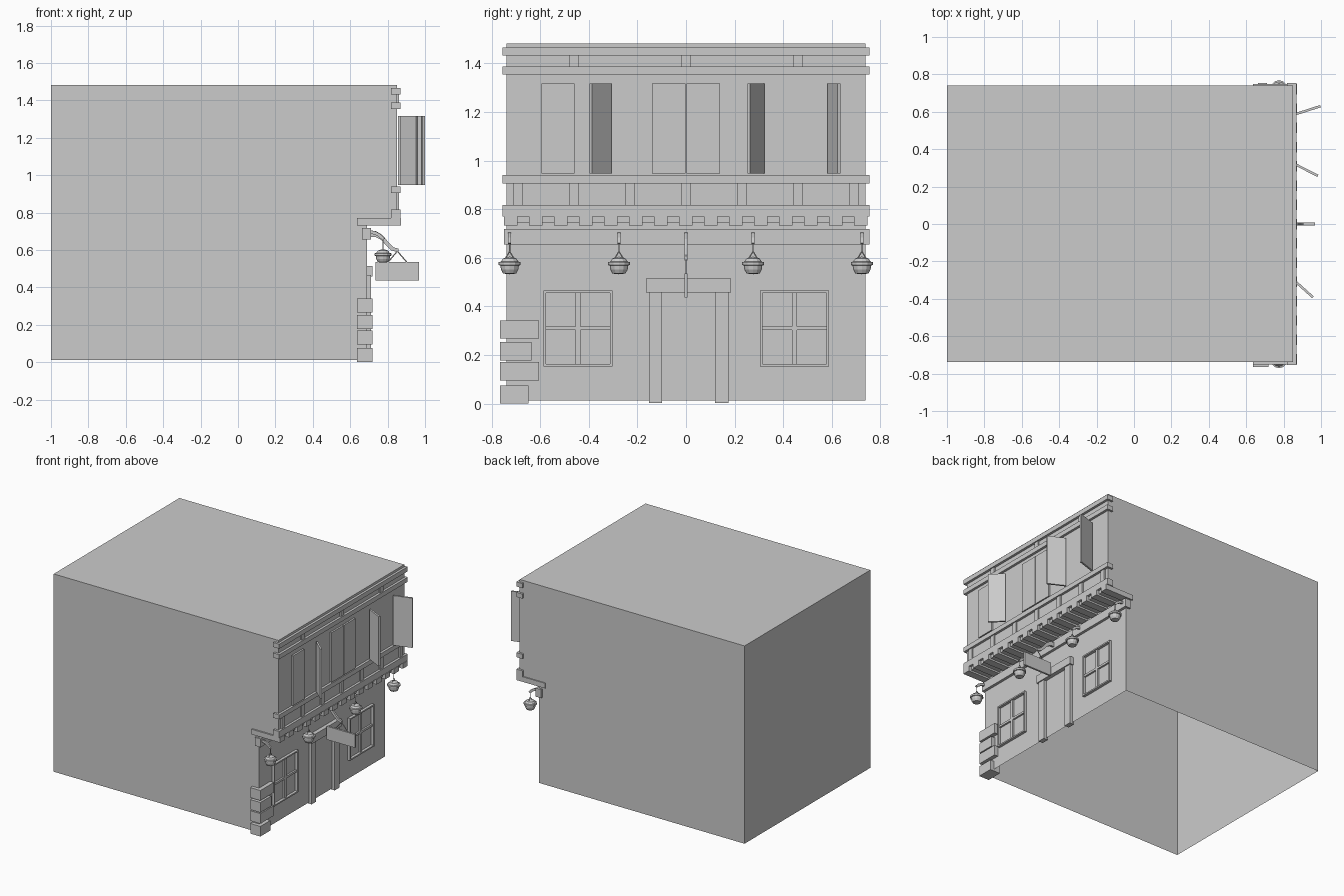
import bpy, bmesh, math
from mathutils import Vector, Matrix

if "Cube" in bpy.data.objects:
    bpy.data.objects.remove(bpy.data.objects["Cube"])

Y0, Y1 = -0.738, 0.74      # side walls
LOW, UP = 0.69, 0.85       # facade planes of ground and upper floor


def finish(name, bm):
    bmesh.ops.recalc_face_normals(bm, faces=bm.faces[:])
    me = bpy.data.meshes.new(name)
    bm.to_mesh(me)
    bm.free()
    ob = bpy.data.objects.new(name, me)
    bpy.context.collection.objects.link(ob)
    return ob


def boxes(name, spans):
    """One object from boxes given as (x0, x1, y0, y1, z0, z1)."""
    bm = bmesh.new()
    for x0, x1, y0, y1, z0, z1 in spans:
        m = Matrix.Translation(((x0 + x1) / 2, (y0 + y1) / 2, (z0 + z1) / 2)) \
            @ Matrix.Diagonal((x1 - x0, y1 - y0, z1 - z0, 1))
        bmesh.ops.create_cube(bm, size=1, matrix=m)
    return finish(name, bm)


def extrude_xz(name, pts, y0, y1, open_last=False):
    """Extrude an xz profile along y; optionally leave the closing side open."""
    bm = bmesh.new()
    a = [bm.verts.new((x, y0, z)) for x, z in pts]
    b = [bm.verts.new((x, y1, z)) for x, z in pts]
    bm.faces.new(a)
    bm.faces.new(b[::-1])
    n = len(pts)
    for i in range(n - open_last):
        j = (i + 1) % n
        bm.faces.new((a[i], a[j], b[j], b[i]))
    return finish(name, bm)


def rod(bm, p, q, r=0.003):
    p, q = Vector(p), Vector(q)
    m = Matrix.Translation((p + q) / 2) @ (q - p).to_track_quat('Z', 'Y').to_matrix().to_4x4()
    bmesh.ops.create_cone(bm, cap_ends=True, segments=6, radius1=r, radius2=r,
                          depth=(q - p).length, matrix=m)


# house shell with overhanging upper floor, open underneath
extrude_xz("house_body", [(LOW, 0.012), (LOW, 0.745), (UP, 0.745), (UP, 1.483),
                          (-1, 1.483), (-1, 0.012)], Y0, Y1, True)

# horizontal beams
for nm, z0, z1 in (("overhang_beam", 0.77, 0.817), ("sill_beam", 0.906, 0.94),
                   ("cornice_lower_beam", 1.354, 1.388), ("cornice_upper_beam", 1.432, 1.466)):
    boxes(nm, [(0.818, 0.868, -0.755, 0.755, z0, z1)])
boxes("ground_floor_beam", [(0.663, 0.71, -0.75, 0.755, 0.655, 0.718)])

# floor joists under the overhang
boxes("floor_joists", [(0.637, 0.872, -0.75 + i * 0.103, -0.694 + i * 0.103, 0.732, 0.77)
                       for i in range(15)])

# small posts between beams
boxes("panel_posts", [(0.84, 0.86, y - 0.019, y + 0.019, 0.81, 0.91)
                      for y in [-0.693 + 0.231 * i for i in range(7)]])
boxes("cornice_posts", [(0.84, 0.86, y - 0.019, y + 0.019, 1.38, 1.44)
                        for y in (-0.46, 0, 0.46)])

# upper window shutters: hinge point, free end
SHUTTERS = [((0.862, -0.595), (0.862, -0.46)), ((0.868, -0.312), (0.957, -0.392)),
            ((0.862, -0.14), (0.862, -0.003)), ((0.862, 0.14), (0.862, 0.003)),
            ((0.866, 0.317), (0.983, 0.258)), ((0.866, 0.588), (0.997, 0.63))]
for i, (h, e) in enumerate(SHUTTERS):
    h, e = Vector((*h, 0)), Vector((*e, 0))
    d = e - h
    m = Matrix.Translation((h + e) / 2 + Vector((0, 0, 1.132))) \
        @ Matrix.Rotation(math.atan2(d.y, d.x), 4, 'Z') \
        @ Matrix.Diagonal((d.length, 0.013, 0.37, 1))
    bm = bmesh.new()
    bmesh.ops.create_cube(bm, size=1, matrix=m)
    finish(f"shutter_{i + 1}", bm)

# ground floor windows: frame and glazing bars
for i, yc in enumerate((-0.445, 0.446)):
    y0, y1, z0, z1, t = yc - 0.142, yc + 0.142, 0.152, 0.465, 0.01
    boxes(f"window_frame_{i + 1}", [
        (0.68, 0.71, y0, y0 + t, z0, z1), (0.68, 0.71, y1 - t, y1, z0, z1),
        (0.68, 0.71, y0 + t, y1 - t, z0, z0 + t), (0.68, 0.71, y0 + t, y1 - t, z1 - t, z1),
        (0.68, 0.703, yc - t, yc + t, z0 + t, z1 - t),
        (0.68, 0.703, y0 + t, yc - t, 0.302, 0.318), (0.68, 0.703, yc + t, y1 - t, 0.302, 0.318)])

# door surround
boxes("door_posts", [(0.675, 0.712, -0.152, -0.098, 0.003, 0.457),
                     (0.675, 0.712, 0.12, 0.175, 0.003, 0.457)])
boxes("door_lintel", [(0.675, 0.72, -0.165, 0.186, 0.457, 0.515)])

# corner stones
boxes("corner_stones", [(0.637, 0.72, -0.765, y1, z0, z0 + 0.075) for y1, z0 in
                        ((-0.648, 0.0), (-0.605, 0.095), (-0.637, 0.178), (-0.605, 0.267))])

# hanging lanterns
PROFILE = [(0, 0.532), (0.027, 0.535), (0.036, 0.552), (0.038, 0.568), (0.045, 0.57),
           (0.045, 0.582), (0.036, 0.584), (0.027, 0.597), (0, 0.605)]
ARM = [(0.70, 0.706), (0.735, 0.70), (0.765, 0.683), (0.785, 0.66),
       (0.77, 0.654), (0.75, 0.672), (0.73, 0.683), (0.70, 0.687)]
LX = 0.775
for i, y in enumerate((-0.726, -0.276, 0.276, 0.724)):
    bm = bmesh.new()
    vs = [bm.verts.new((LX + r, y, z)) for r, z in PROFILE]
    es = [bm.edges.new(p) for p in zip(vs, vs[1:])]
    bmesh.ops.spin(bm, geom=vs + es, cent=(LX, y, 0), axis=(0, 0, 1),
                   angle=2 * math.pi, steps=12, use_merge=True)
    bmesh.ops.remove_doubles(bm, verts=bm.verts[:], dist=1e-4)
    finish(f"lantern_{i + 1}", bm)
    extrude_xz(f"lantern_arm_{i + 1}", ARM, y - 0.006, y + 0.006)
    bm = bmesh.new()
    rod(bm, (LX, y, 0.66), (LX, y, 0.625), 0.0025)
    for s in (-1, 1):
        rod(bm, (LX, y, 0.626), (LX, y + s * 0.018, 0.597), 0.0025)
    finish(f"lantern_chain_{i + 1}", bm)

# hanging sign with curved bracket
extrude_xz("sign_bracket", [(0.70, 0.706), (0.74, 0.70), (0.775, 0.678), (0.805, 0.64),
                            (0.83, 0.615), (0.857, 0.607), (0.857, 0.588), (0.82, 0.598),
                            (0.79, 0.627), (0.765, 0.655), (0.735, 0.67), (0.70, 0.67)],
           -0.007, 0.007)
bm = bmesh.new()
for x in (0.80, 0.905):
    rod(bm, (0.852, 0, 0.594), (x, 0, 0.532))
finish("sign_hangers", bm)
boxes("sign_board", [(0.735, 0.967, -0.007, 0.007, 0.436, 0.535)])
